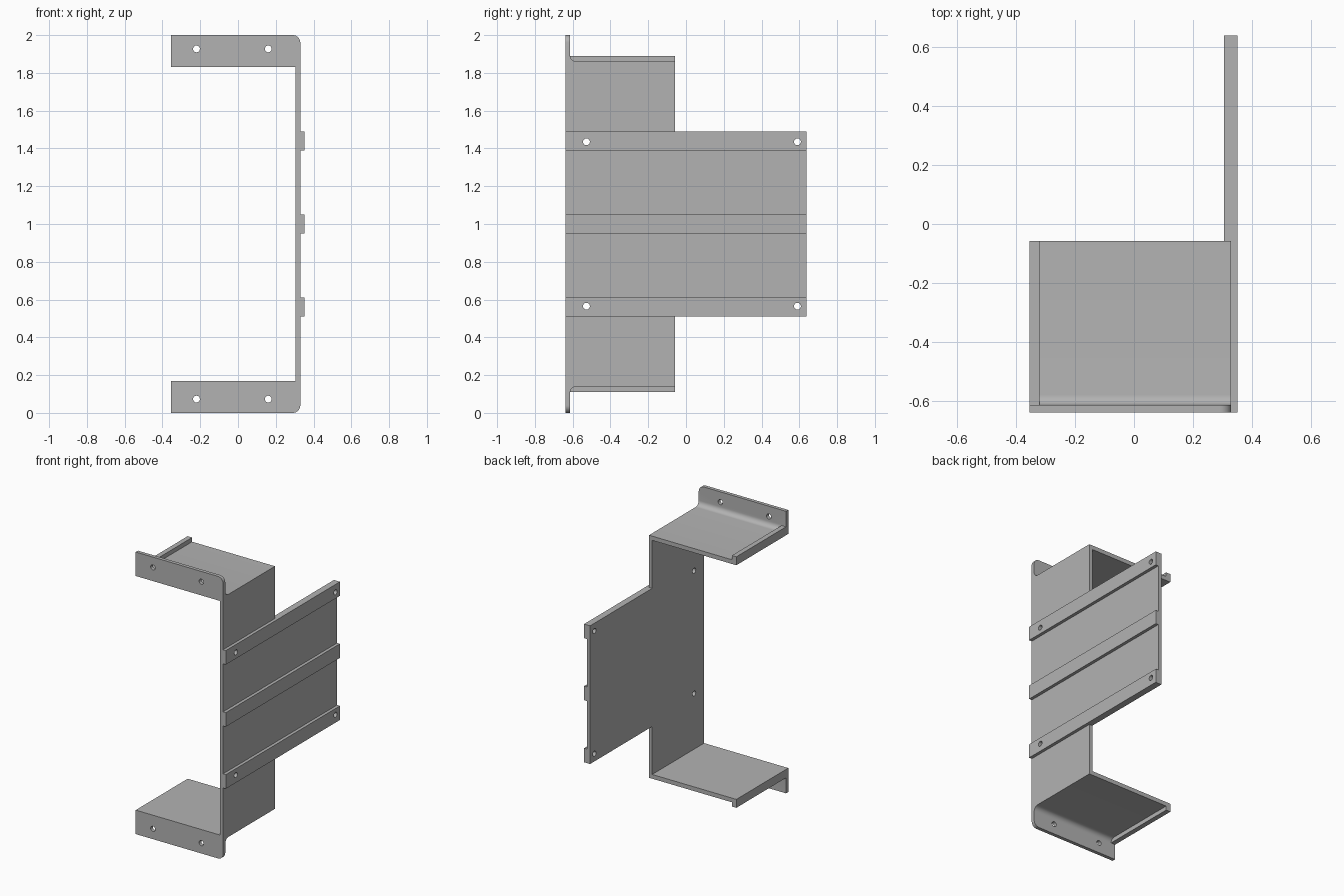
import bpy, bmesh, math
from mathutils import Vector

if "Cube" in bpy.data.objects:
    bpy.data.objects.remove(bpy.data.objects["Cube"], do_unlink=True)

# Single painted metal colour
grey = bpy.data.materials.new("grey metal")
grey.use_nodes = True
colour = (0.45, 0.45, 0.45, 1)
grey.diffuse_color = colour
grey.node_tree.nodes["Principled BSDF"].inputs["Base Color"].default_value = colour

XL, XI, XO, XS = -0.355, 0.305, 0.33, 0.352    # lip side, plate inside, plate outside, strip face
FRONT, BACK, SHELF_BACK = -0.639, 0.639, -0.057
FLANGE_BACK = -0.614
SHELF_LOW, SHELF_TOP, LIP_TOP = 1.83, 1.86, 1.89


def finish(bm, name):
    bmesh.ops.recalc_face_normals(bm, faces=bm.faces)
    mesh = bpy.data.meshes.new(name)
    bm.to_mesh(mesh)
    bm.free()
    mesh.materials.append(grey)
    obj = bpy.data.objects.new(name, mesh)
    bpy.context.collection.objects.link(obj)
    return obj


def prism(yz_points, x0, x1):
    """Extrude a y-z outline along x."""
    bm = bmesh.new()
    face = bm.faces.new([bm.verts.new((x0, y, z)) for y, z in yz_points])
    new = bmesh.ops.extrude_face_region(bm, geom=[face])["geom"]
    bmesh.ops.translate(bm, vec=(x1 - x0, 0, 0),
                        verts=[v for v in new if isinstance(v, bmesh.types.BMVert)])
    return bm


def rectangle(y0, y1, z0, z1):
    return [(y0, z0), (y1, z0), (y1, z1), (y0, z1)]


def drill(obj, centres, direction):
    """Cut round holes through an object along the given direction."""
    bm = bmesh.new()
    turn = Vector((0, 0, 1)).rotation_difference(Vector(direction)).to_matrix().to_4x4()
    for c in centres:
        made = bmesh.ops.create_cone(bm, cap_ends=True, segments=32, radius1=0.018,
                                     radius2=0.018, depth=0.2, matrix=turn)
        bmesh.ops.translate(bm, vec=c, verts=made["verts"])
    cutter = finish(bm, "hole_cutter")
    cutter.hide_render = True
    mod = obj.modifiers.new("holes", "BOOLEAN")
    mod.operation, mod.solver, mod.object = "DIFFERENCE", "EXACT", cutter
    bpy.context.view_layer.objects.active = obj
    bpy.ops.object.modifier_apply(modifier=mod.name)
    bpy.data.objects.remove(cutter, do_unlink=True)


def smooth(obj):
    bpy.ops.object.select_all(action="DESELECT")
    obj.select_set(True)
    bpy.context.view_layer.objects.active = obj
    bpy.ops.object.shade_smooth_by_angle(angle=math.radians(30))


def flip(bm):
    """Mirror top to bottom about the mid height."""
    for v in bm.verts:
        v.co.z = 2 - v.co.z


# Shelves with front flange, inner fillet and edge lip, above and below
R = 0.035
fillet = [(FLANGE_BACK + R - R * math.sin(a), SHELF_TOP + R - R * math.cos(a))
          for a in (math.pi / 2 * i / 8 for i in range(9))]
bracket = [(FRONT, SHELF_LOW), (SHELF_BACK, SHELF_LOW), (SHELF_BACK, SHELF_TOP),
           *fillet, (FLANGE_BACK, 2), (FRONT, 2)]
for side in ("top", "bottom"):
    bm = prism(bracket, XL, XO)
    corner = [e for e in bm.edges
              if all(v.co.x > XO - 0.001 and v.co.z > 1.999 for v in e.verts)]
    bmesh.ops.bevel(bm, geom=corner, offset=0.04, segments=8, profile=0.5, affect="EDGES")
    lip = prism(rectangle(FLANGE_BACK, SHELF_BACK, SHELF_TOP, LIP_TOP), XL, XL + 0.035)
    hole_z = 1.927
    if side == "bottom":
        flip(bm)
        flip(lip)
        hole_z = 2 - hole_z
    shelf = finish(bm, side + "_shelf")
    drill(shelf, [(x, FRONT, hole_z) for x in (-0.22, 0.16)], (0, 1, 0))
    smooth(shelf)
    finish(lip, side + "_lip")

# Side plate: a tall front part with a wider middle reaching back
TAB_LOW, TAB_TOP = 0.51, 1.49
plate_outline = [(FRONT, 2 - SHELF_LOW), (SHELF_BACK, 2 - SHELF_LOW), (SHELF_BACK, TAB_LOW),
                 (BACK, TAB_LOW), (BACK, TAB_TOP), (SHELF_BACK, TAB_TOP),
                 (SHELF_BACK, SHELF_LOW), (FRONT, SHELF_LOW)]
plate = finish(prism(plate_outline, XI, XO), "side_plate")
holes = [(XO, y, z) for y in (-0.527, 0.59) for z in (0.565, 1.435)]
drill(plate, holes, (1, 0, 0))
smooth(plate)

# Three raised mounting strips, the outer two drilled
for name, z in (("lower_strip", 0.56), ("middle_strip", 1.0), ("upper_strip", 1.44)):
    strip = finish(prism(rectangle(FRONT, BACK, z - 0.05, z + 0.05), XO, XS), name)
    own = [h for h in holes if abs(h[2] - z) < 0.05]
    if own:
        drill(strip, own, (1, 0, 0))
        smooth(strip)
